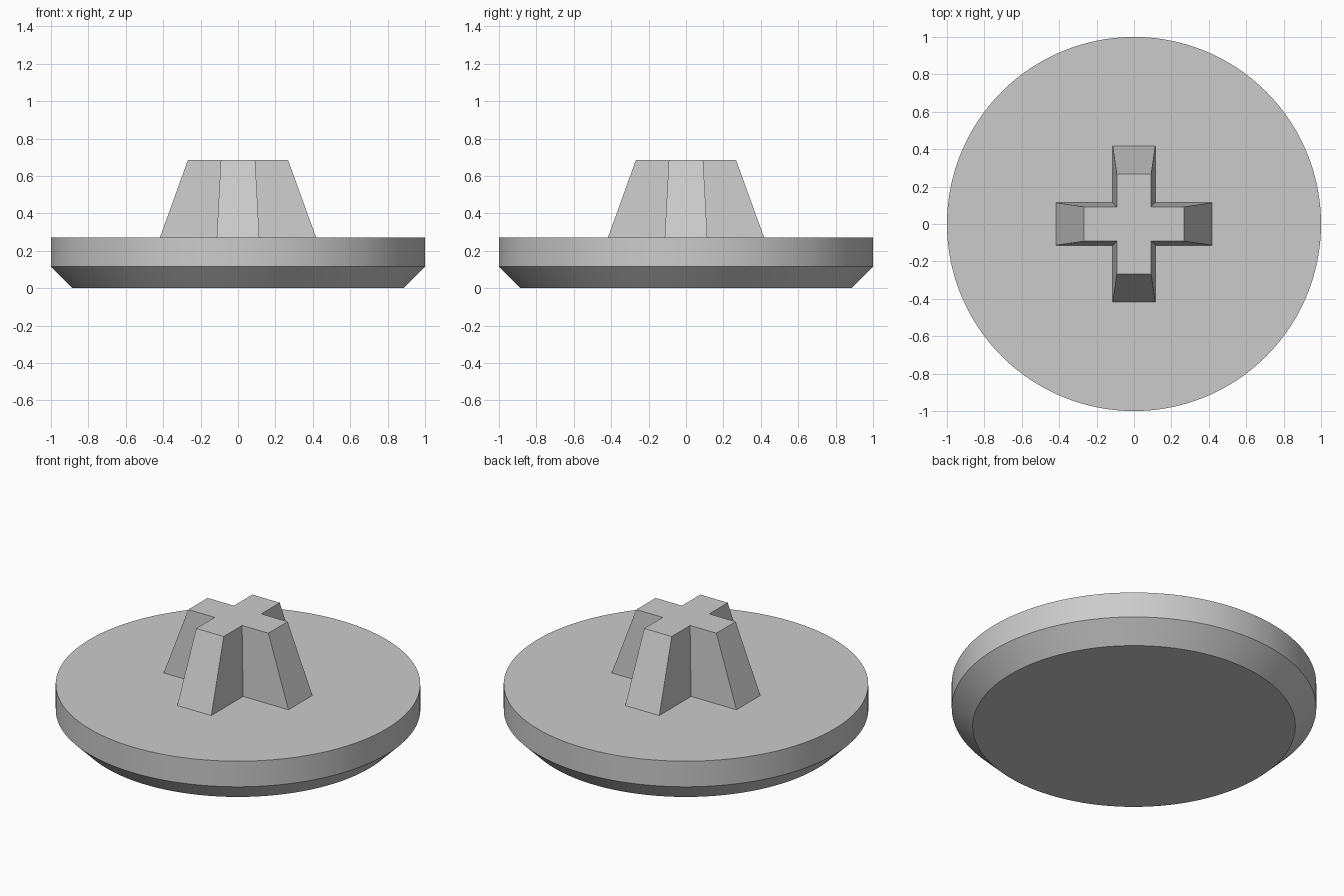
import bpy
import bmesh
from math import cos, sin, pi, radians

cube = bpy.data.objects.get("Cube")
if cube:
    bpy.data.objects.remove(cube, do_unlink=True)

grey = bpy.data.materials.new("plain grey")
grey.use_nodes = True
colour = (0.6, 0.6, 0.6, 1)
grey.diffuse_color = colour
grey.node_tree.nodes["Principled BSDF"].inputs["Base Color"].default_value = colour


def loft(name, rings):
    """Closed solid from a stack of matching outlines."""
    bm = bmesh.new()
    loops = [[bm.verts.new(p) for p in ring] for ring in rings]
    count = len(loops[0])
    for low, high in zip(loops, loops[1:]):
        for i in range(count):
            j = (i + 1) % count
            bm.faces.new((low[i], low[j], high[j], high[i]))
    bm.faces.new(loops[0][::-1])
    bm.faces.new(loops[-1])
    bmesh.ops.recalc_face_normals(bm, faces=bm.faces)
    mesh = bpy.data.meshes.new(name)
    bm.to_mesh(mesh)
    bm.free()
    mesh.materials.append(grey)
    obj = bpy.data.objects.new(name, mesh)
    bpy.context.collection.objects.link(obj)
    return obj


def circle(radius, z, sides=128):
    return [(radius * cos(2 * pi * i / sides), radius * sin(2 * pi * i / sides), z)
            for i in range(sides)]


def cross(reach, half, z):
    arm = [(reach, -half), (reach, half), (half, half)]
    points = []
    for quarter in range(4):
        points += [(x, y, z) for x, y in arm]
        arm = [(-y, x) for x, y in arm]
    return points


# Round base with a chamfered underside
base = loft("round_base", [circle(0.885, 0), circle(1, 0.115), circle(1, 0.27)])
bpy.context.view_layer.objects.active = base
base.select_set(True)
bpy.ops.object.shade_smooth_by_angle(angle=radians(30))

# Tapered cross-shaped peg standing on the base
loft("cross_peg", [cross(0.418, 0.114, 0.27), cross(0.268, 0.092, 0.685)])
